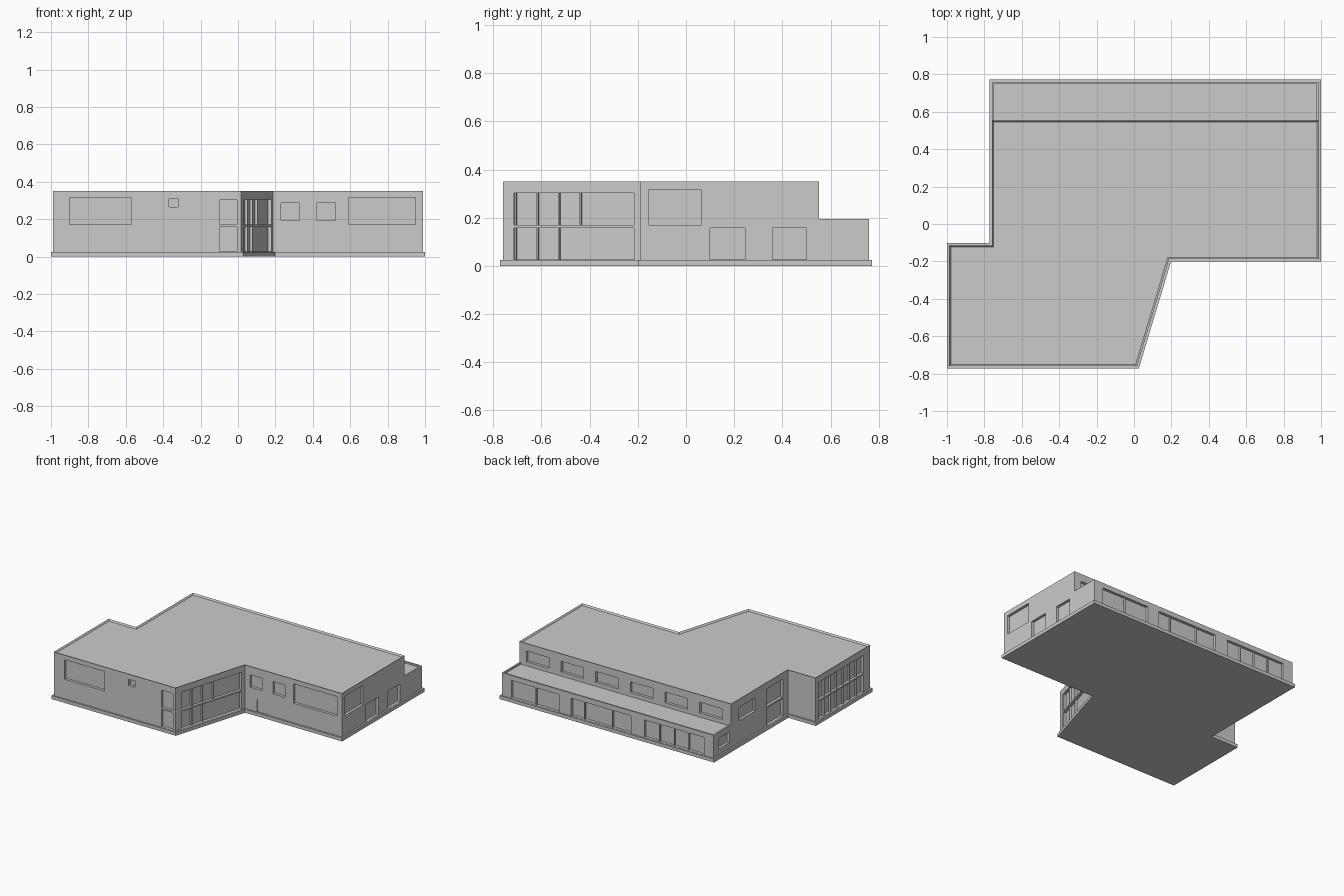
import bpy, bmesh
from mathutils import Vector

if "Cube" in bpy.data.objects:
    bpy.data.objects.remove(bpy.data.objects["Cube"])

RIM, DEPTH, BAR = 0.012, 0.02, 0.006


def to_object(name, bm):
    bmesh.ops.recalc_face_normals(bm, faces=bm.faces)
    mesh = bpy.data.meshes.new(name)
    bm.to_mesh(mesh)
    bm.free()
    ob = bpy.data.objects.new(name, mesh)
    bpy.context.collection.objects.link(ob)
    return ob


def add_prism(bm, pts, z0, z1):
    """Extrude an outline upward and return its top face."""
    low = [bm.verts.new((x, y, z0)) for x, y in pts]
    top = [bm.verts.new((x, y, z1)) for x, y in pts]
    n = len(pts)
    for i in range(n):
        j = (i + 1) % n
        bm.faces.new((low[i], low[j], top[j], top[i]))
    bm.faces.new(low[::-1])
    return bm.faces.new(top)


def prism(name, pts, z0, z1, parapet=False):
    bm = bmesh.new()
    top = add_prism(bm, pts, z0, z1)
    if parapet:
        bm.normal_update()
        bmesh.ops.inset_region(bm, faces=[top], thickness=RIM)
        for v in top.verts:
            v.co.z -= RIM
    return to_object(name, bm)


def rect(x0, y0, x1, y1):
    return [(x0, y0), (x1, y0), (x1, y1), (x0, y1)]


# Base slab, main storey block and lower rear block
slab = [(-1, -.772), (.026, -.772), (.198, -.2), (1, -.2),
        (1, .772), (-.772, .772), (-.772, -.102), (-1, -.102)]
prism("base_slab", slab, 0, .025)
main = [(-.988, -.76), (.016, -.76), (.188, -.188), (.988, -.188),
        (.988, .553), (-.76, .553), (-.76, -.114), (-.988, -.114)]
upper = prism("main_block", main, .012, .35, True)
lower = prism("rear_block", rect(-.76, .553, .988, .76), .012, .195)

# Walls run counter-clockwise, so outward is to the right
WALLS = {
    "front_left": ((-.988, -.76), (.016, -.76), 0),
    "slanted": ((.016, -.76), (.188, -.188), 1),
    "front_right": ((.188, -.188), (.988, -.188), 0),
    "right": ((.988, -.188), (.988, .553), 1),
    "upper_back": ((.988, .553), (-.76, .553), 0),
    "lower_back": ((.988, .76), (-.76, .76), 0),
    "lower_left": ((-.76, .76), (-.76, .553), 1),
    "left": ((-.76, .553), (-.76, -.114), 1),
    "wing_left": ((-.988, -.114), (-.988, -.76), 1),
}
LOW, TALL = (.027, .158), (.17, .302)
BIG = (.17, .315)


def evenly(a, b, n):
    return [a + (b - a) * i / n for i in range(1, n)]


# wall, start, end, (bottom, top), mullion positions
openings = [
    ("front_left", -.90, -.57, BIG, []),
    ("front_left", -.37, -.32, (.265, .31), []),
    ("front_left", -.10, -.005, TALL, []),
    ("front_left", -.10, -.005, LOW, []),
    ("slanted", -.715, -.215, TALL, [-.71, -.62, -.53, -.44]),
    ("slanted", -.715, -.215, LOW, [-.71, -.62, -.53]),
    ("front_right", .23, .33, (.195, .287), []),
    ("front_right", .42, .52, (.195, .287), []),
    ("front_right", .59, .95, BIG, []),
    ("right", -.155, .065, BIG, []),
    ("right", .10, .245, LOW, []),
    ("right", .36, .50, LOW, []),
    ("lower_back", .91, .515, LOW, [.71]),
    ("lower_back", .415, -.08, LOW, [.31, .08]),
    ("lower_back", -.19, -.68, LOW, [-.31, -.43, -.55]),
    ("left", .46, .27, (.19, .29), []),
    ("left", .135, -.06, TALL, []),
    ("left", .135, -.06, LOW, []),
    ("wing_left", -.15, -.68, TALL, evenly(-.15, -.68, 7)),
    ("wing_left", -.15, -.68, LOW, evenly(-.15, -.68, 7)),
]
for i in range(6):                      # row of clerestory windows
    s = .93 - i * .286
    openings.append(("upper_back", s, s - .185, (.213, .293), []))


def wall_box(bm, wall, a, b, z0, z1, d0, d1):
    """Box on a wall between two coordinates, from depth d0 to d1 inward."""
    p, q, ax = WALLS[wall]
    p, q = Vector(p), Vector(q)
    d = (q - p).normalized()
    inward = Vector((-d.y, d.x))
    s, e = (p + (q - p) * ((v - p[ax]) / (q[ax] - p[ax])) for v in (a, b))
    pts = [s + inward * d0, e + inward * d0, e + inward * d1, s + inward * d1]
    add_prism(bm, [tuple(v) for v in pts], z0, z1)


# Window and door recesses, with mullion bars in front of the panes
cut_up, cut_low, bars = bmesh.new(), bmesh.new(), bmesh.new()
for wall, a, b, (z0, z1), mullions in openings:
    cut = cut_low if wall.startswith("lower") else cut_up
    wall_box(cut, wall, a, b, z0, z1, -.03, DEPTH)
    for m in mullions:
        wall_box(bars, wall, *((m - BAR / 2, m + BAR / 2) if a < b
                 else (m + BAR / 2, m - BAR / 2)), z0, z1, .006, DEPTH)
# Shallow side door on the front
wall_box(cut_up, "front_right", .29, .395, .027, .12, -.03, .004)
# Rear left window, and the recessed rear roof behind its parapet
wall_box(cut_low, "lower_left", .70, .575, .07, .15, -.03, DEPTH)
add_prism(cut_low, rect(-.76 + RIM, .5, .988 - RIM, .76 - RIM), .195 - RIM, .3)
to_object("window_mullions", bars)

for ob, bm in ((upper, cut_up), (lower, cut_low)):
    cutter = to_object("opening_cutter", bm)
    cutter.hide_render = True
    mod = ob.modifiers.new("openings", 'BOOLEAN')
    mod.operation, mod.solver, mod.object = 'DIFFERENCE', 'EXACT', cutter
    bpy.context.view_layer.objects.active = ob
    bpy.ops.object.modifier_apply(modifier=mod.name)
    bpy.data.objects.remove(cutter)
